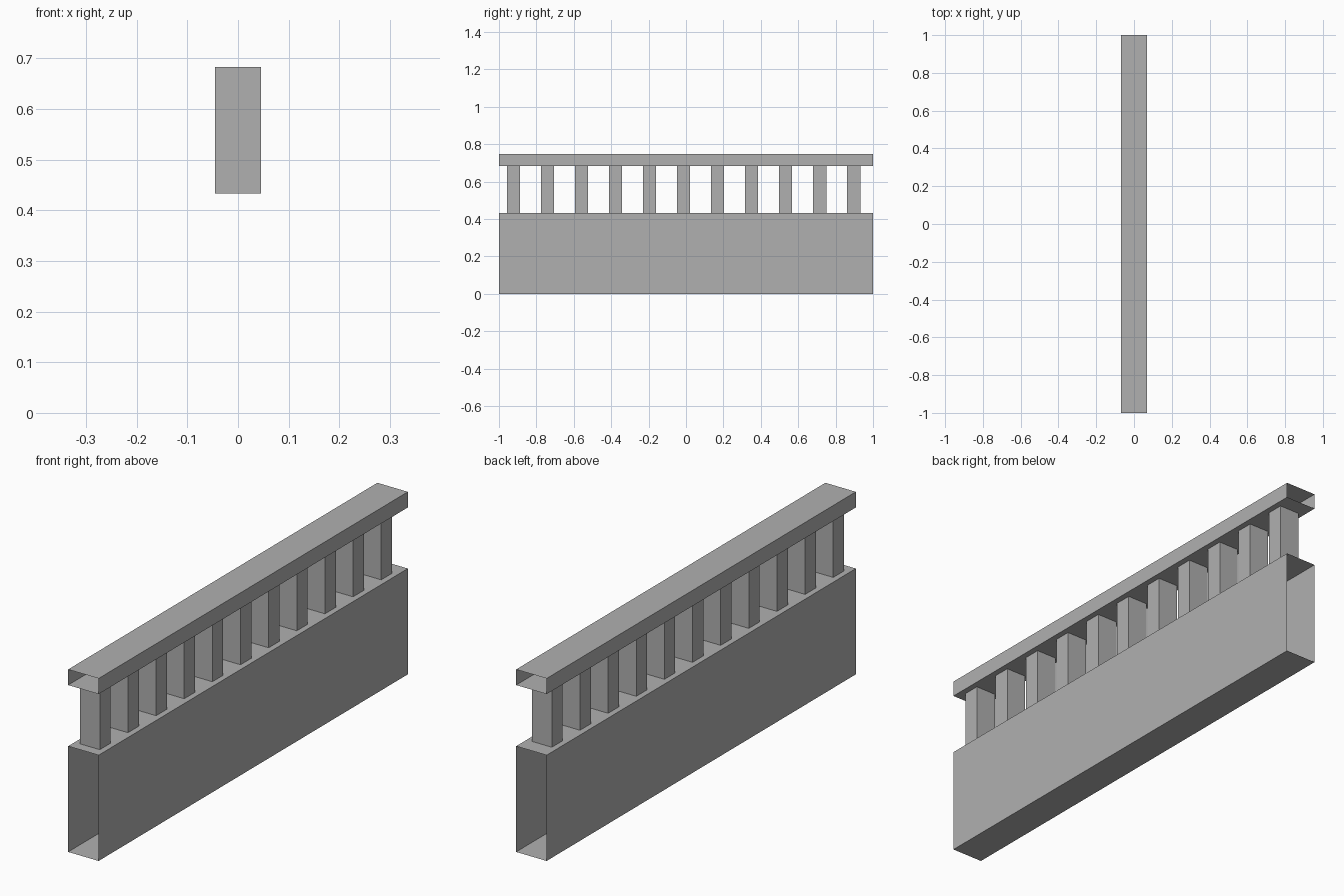
import bpy, bmesh
from mathutils import Vector

if "Cube" in bpy.data.objects:
    bpy.data.objects.remove(bpy.data.objects["Cube"])

# Mid-grey stone
stone = bpy.data.materials.new("stone_grey")
stone.diffuse_color = (0.434, 0.434, 0.434, 1)
stone.use_nodes = True
stone.node_tree.nodes["Principled BSDF"].inputs["Base Color"].default_value = stone.diffuse_color


def open_box(name, center, size, open_axis):
    """Box sleeve: a cuboid with the two faces along open_axis removed."""
    bm = bmesh.new()
    bmesh.ops.create_cube(bm, size=1)
    bm.normal_update()
    ends = [f for f in bm.faces if abs(f.normal[open_axis]) > 0.5]
    bmesh.ops.delete(bm, geom=ends, context='FACES_ONLY')
    bmesh.ops.scale(bm, vec=Vector(size), verts=bm.verts)
    mesh = bpy.data.meshes.new(name)
    bm.to_mesh(mesh)
    bm.free()
    mesh.materials.append(stone)
    obj = bpy.data.objects.new(name, mesh)
    obj.location = center
    bpy.context.collection.objects.link(obj)
    return obj


BASE_TOP, RAIL_BOTTOM, RAIL_TOP = 0.433, 0.683, 0.747

# Lower wall and handrail, both open at the ends so sections can be joined
open_box("base_wall", (0, 0, BASE_TOP / 2), (0.138, 2, BASE_TOP), 1)
open_box("top_rail", (0, 0, (RAIL_BOTTOM + RAIL_TOP) / 2),
         (0.138, 2, RAIL_TOP - RAIL_BOTTOM), 1)

# Row of eleven square balusters between wall and rail
baluster = open_box("balusters", (0, -0.923, (BASE_TOP + RAIL_BOTTOM) / 2),
                    (0.09, 0.07, RAIL_BOTTOM - BASE_TOP), 2)
row = baluster.modifiers.new("row", 'ARRAY')
row.count = 11
row.use_relative_offset = False
row.use_constant_offset = True
row.constant_offset_displace = (0, 0.182, 0)
